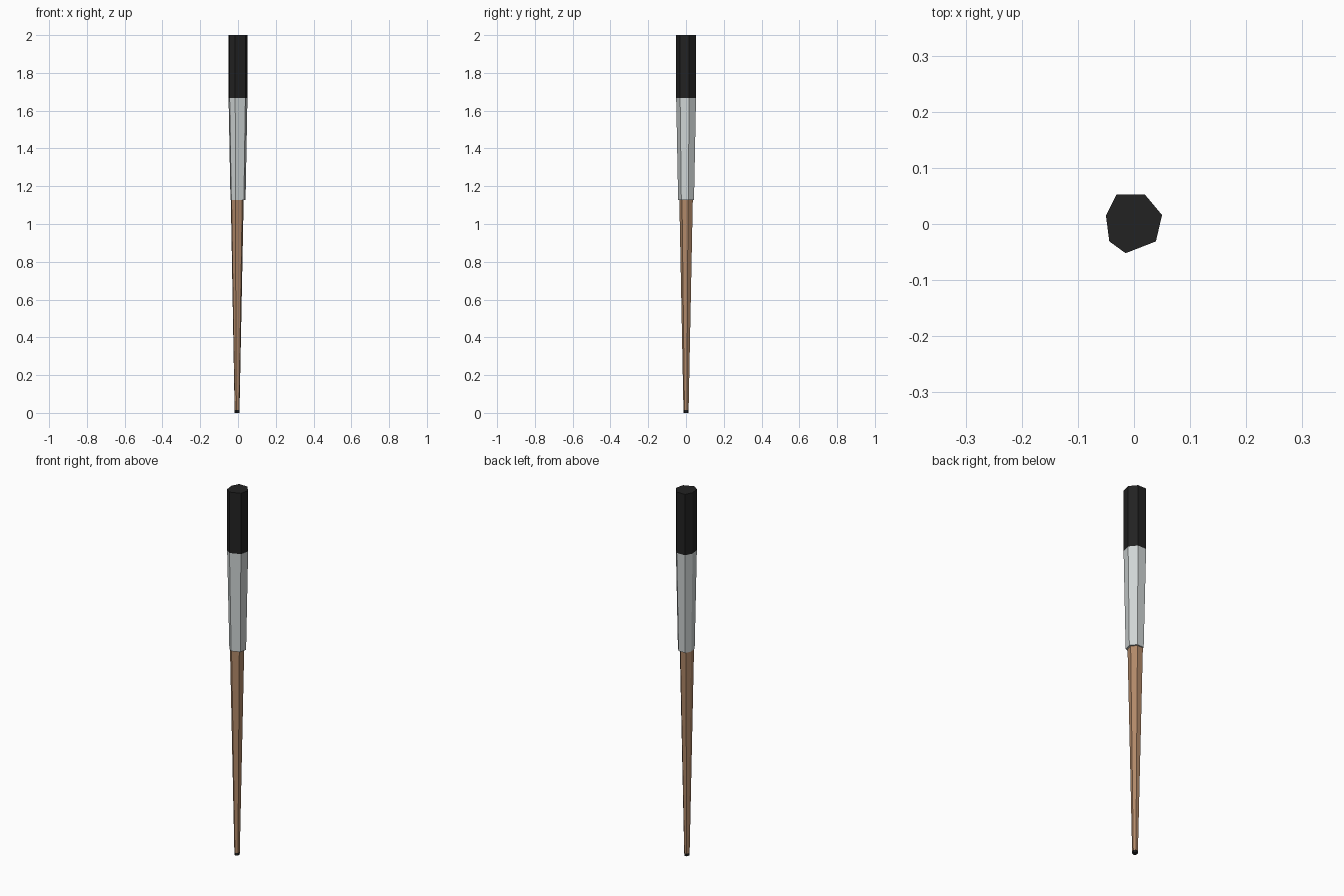
import bpy, bmesh

if "Cube" in bpy.data.objects:
    bpy.data.objects.remove(bpy.data.objects["Cube"])

# Irregular seven-sided section shared by every part
SECTION = [(-0.031, 0.053), (0.019, 0.053), (0.05, 0.016), (0.039, -0.031),
           (-0.015, -0.052), (-0.044, -0.031), (-0.05, 0.015)]


def material(name, rgb):
    m = bpy.data.materials.new(name)
    m.diffuse_color = (*rgb, 1)
    m.use_nodes = True
    m.node_tree.nodes["Principled BSDF"].inputs["Base Color"].default_value = m.diffuse_color
    return m


def tapered(name, mat, z0, s0, z1, s1, cx0=0.0, cx1=0.0):
    """Flat-sided closed stick between two scaled copies of the section."""
    bm = bmesh.new()
    lo = [bm.verts.new((x * s0 + cx0, y * s0, z0)) for x, y in SECTION]
    hi = [bm.verts.new((x * s1 + cx1, y * s1, z1)) for x, y in SECTION]
    n = len(SECTION)
    for i in range(n):
        j = (i + 1) % n
        bm.faces.new((lo[i], lo[j], hi[j], hi[i]))
    bm.faces.new(lo)
    bm.faces.new(hi)
    bmesh.ops.recalc_face_normals(bm, faces=bm.faces)
    me = bpy.data.meshes.new(name)
    bm.to_mesh(me)
    bm.free()
    me.materials.append(mat)
    ob = bpy.data.objects.new(name, me)
    bpy.context.collection.objects.link(ob)
    return ob


black = material("black", (0.016, 0.016, 0.016))
silver = material("silver", (0.62, 0.66, 0.66))
wood = material("brown wood", (0.44, 0.25, 0.14))

# Dark tip, long wooden taper, silver sleeve and black grip
tapered("tip", black, 0.0, 0.25, 0.014, 0.26, -0.005, -0.005)
tapered("wood_shaft", wood, 0.014, 0.26, 1.13, 0.68, -0.005, -0.004)
tapered("silver_sleeve", silver, 1.127, 0.80, 1.667, 1.0)
tapered("black_grip", black, 1.667, 1.0, 2.0, 1.0)
